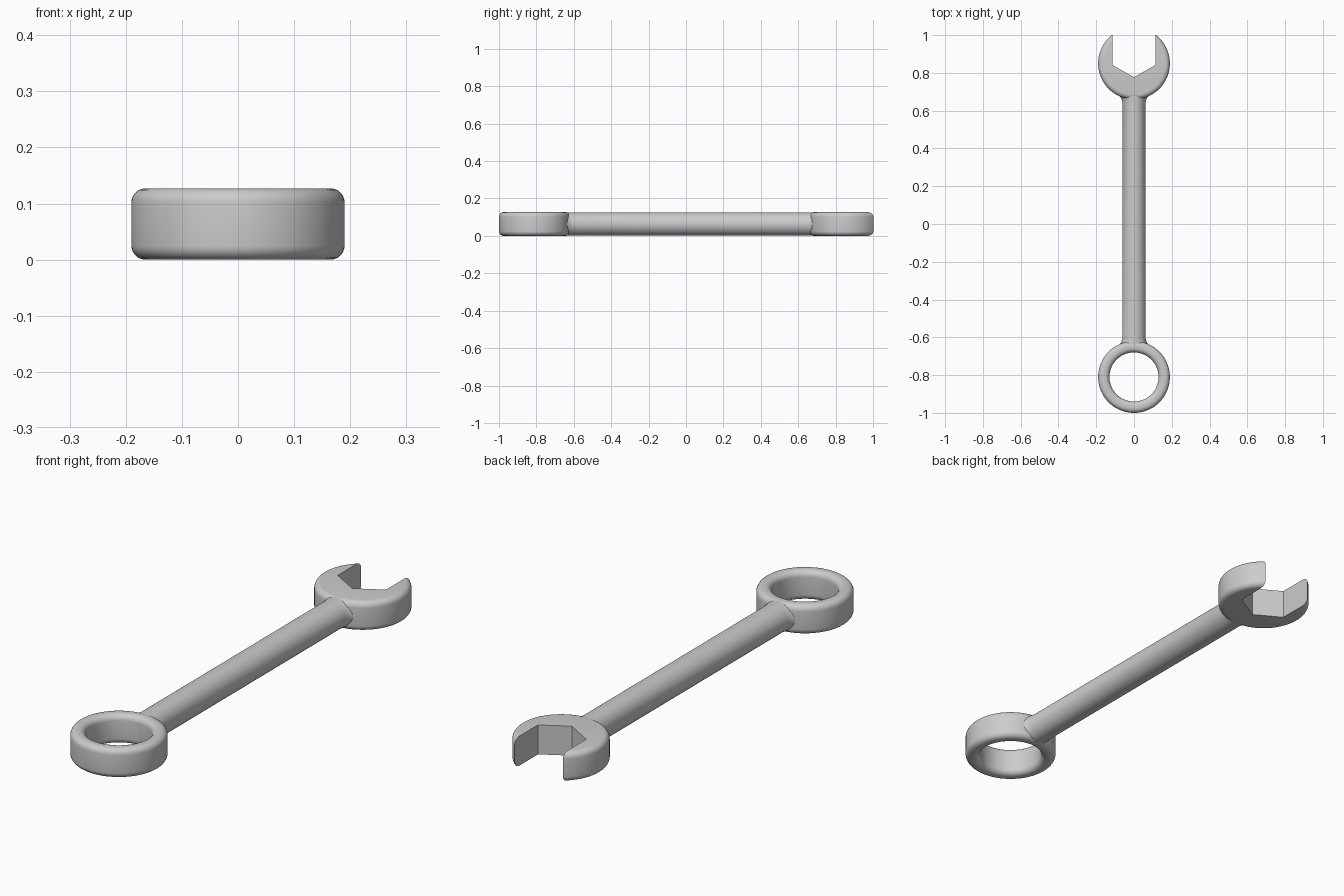
import bpy, bmesh, math
from mathutils import Matrix

cube = bpy.data.objects.get("Cube")
if cube:
    bpy.data.objects.remove(cube, do_unlink=True)

H = 0.127          # thickness
MID = H / 2
R = 0.19           # head radius
ROUND = 0.025      # edge rounding
RING_Y, JAW_Y = -0.81, 0.85

steel = bpy.data.materials.new("grey steel")
steel.use_nodes = True
colour = (0.6, 0.6, 0.6, 1)
steel.diffuse_color = colour
steel.node_tree.nodes["Principled BSDF"].inputs["Base Color"].default_value = colour


def finish(name, bm):
    bmesh.ops.recalc_face_normals(bm, faces=bm.faces)
    mesh = bpy.data.meshes.new(name)
    bm.to_mesh(mesh)
    bm.free()
    mesh.materials.append(steel)
    obj = bpy.data.objects.new(name, mesh)
    bpy.context.collection.objects.link(obj)
    return obj


def smooth(obj):
    bpy.ops.object.select_all(action="DESELECT")
    obj.select_set(True)
    bpy.context.view_layer.objects.active = obj
    bpy.ops.object.shade_smooth_by_angle(angle=math.radians(35))


def bridge(bm, loops, closed):
    """Join equal loops of vertices with quads."""
    n = len(loops[0])
    pairs = list(zip(loops, loops[1:]))
    if closed:
        pairs.append((loops[-1], loops[0]))
    for a, b in pairs:
        for i in range(n):
            j = (i + 1) % n
            bm.faces.new((a[i], a[j], b[j], b[i]))


def lathe(name, profile, y, closed, segs=96):
    """Revolve (radius, z) points about an upright axis at the given y."""
    bm = bmesh.new()
    angles = [2 * math.pi * i / segs for i in range(segs)]
    loops = [[bm.verts.new((r * math.cos(a), y + r * math.sin(a), z)) for a in angles]
             for r, z in profile]
    bridge(bm, loops, closed)
    if not closed:
        bm.faces.new(loops[0])
        bm.faces.new(loops[-1])
    return finish(name, bm)


def corner(r, z, start, steps=6):
    """Quarter circle of the rounding radius."""
    return [(r + ROUND * math.cos(start + t * math.pi / 2 / steps),
             z + ROUND * math.sin(start + t * math.pi / 2 / steps))
            for t in range(steps + 1)]


outer = (corner(R - ROUND, ROUND, -math.pi / 2)
         + corner(R - ROUND, H - ROUND, 0))
inner = (corner(0.13 + ROUND, H - ROUND, math.pi / 2)
         + corner(0.13 + ROUND, ROUND, math.pi))

# Closed ring end
smooth(lathe("ring_head", outer + inner, RING_Y, True))

# Open jaw end: rounded disc with a hexagonal slot open to the back
jaw = lathe("open_jaw", outer, JAW_Y, False)
bm = bmesh.new()
w = 0.115
slot = [(-w, 1.2), (-w, 0.843), (0, 0.777), (w, 0.843), (w, 1.2)]
loops = [[bm.verts.new((x, y, z)) for x, y in slot] for z in (-0.1, H + 0.1)]
bridge(bm, loops, False)
for loop in loops:
    bm.faces.new(loop)
cutter = finish("slot_cutter", bm)
cutter.hide_render = True
cut = jaw.modifiers.new("slot", "BOOLEAN")
cut.operation = "DIFFERENCE"
cut.solver = "EXACT"
cut.object = cutter
bpy.context.view_layer.objects.active = jaw
bpy.ops.object.modifier_apply(modifier=cut.name)
bpy.data.objects.remove(cutter, do_unlink=True)
smooth(jaw)

# Round handle, flaring slightly where it meets each head
bm = bmesh.new()
stations = [(-0.655, 0.092), (-0.64, 0.078), (-0.625, 0.067), (-0.605, 0.061),
            (0.645, 0.061), (0.665, 0.067), (0.68, 0.078), (0.695, 0.09)]
loops = []
for y, rx in stations:
    angles = [2 * math.pi * i / 48 for i in range(48)]
    loops.append([bm.verts.new((rx * math.cos(a), y, MID + 0.0625 * math.sin(a)))
                  for a in angles])
bridge(bm, loops, False)
bm.faces.new(loops[0])
bm.faces.new(loops[-1])
smooth(finish("handle", bm))
